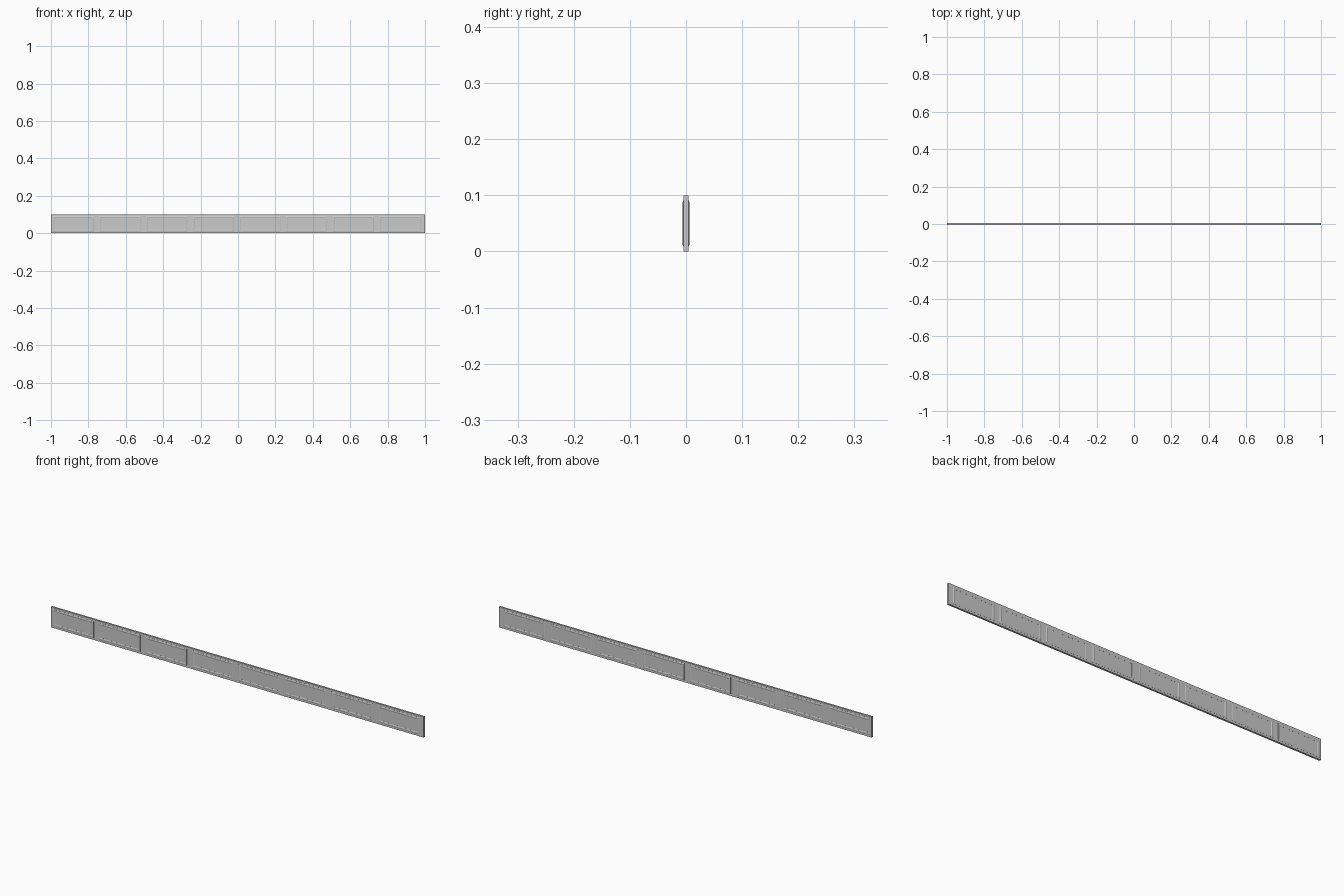
import bpy, bmesh

if "Cube" in bpy.data.objects:
    bpy.data.objects.remove(bpy.data.objects["Cube"])

HALF_T = 0.0045      # half thickness of the board
PEAK = 0.006         # outermost y of the mouldings
X0, PITCH, W = -0.992, 0.2495, 0.221
Z0, Z1 = 0.0095, 0.0905
# moulding cross-section: (inset from outer edge, distance from centre plane)
PROFILE = [(0, HALF_T - 0.0005), (0, HALF_T + 0.0005), (0.003, PEAK),
           (0.007, PEAK), (0.010, HALF_T + 0.0003), (0.010, HALF_T - 0.0005)]


def finish(bm, name):
    bmesh.ops.recalc_face_normals(bm, faces=bm.faces)
    mesh = bpy.data.meshes.new(name)
    bm.to_mesh(mesh)
    bm.free()
    obj = bpy.data.objects.new(name, mesh)
    bpy.context.collection.objects.link(obj)
    return obj


# long flat board
bm = bmesh.new()
bmesh.ops.create_cube(bm, size=1)
for v in bm.verts:
    v.co = (v.co.x * 2, v.co.y * 2 * HALF_T, (v.co.z + 0.5) * 0.1)
finish(bm, "board")


# rectangular picture-frame moulding swept round each panel
def moulding(name, x0, side):
    bm = bmesh.new()
    rings = []
    for inset, depth in PROFILE:
        xa, xb = x0 + inset, x0 + W - inset
        za, zb = Z0 + inset, Z1 - inset
        rings.append([bm.verts.new((x, side * depth, z))
                      for x, z in ((xa, za), (xb, za), (xb, zb), (xa, zb))])
    for i, a in enumerate(rings):
        b = rings[(i + 1) % len(rings)]
        for j in range(4):
            k = (j + 1) % 4
            bm.faces.new((a[j], a[k], b[k], b[j]))
    finish(bm, name)


# eight panels on the front and on the back
for label, side in (("front", -1), ("back", 1)):
    for i in range(8):
        moulding(f"{label}_moulding_{i + 1}", X0 + i * PITCH, side)
